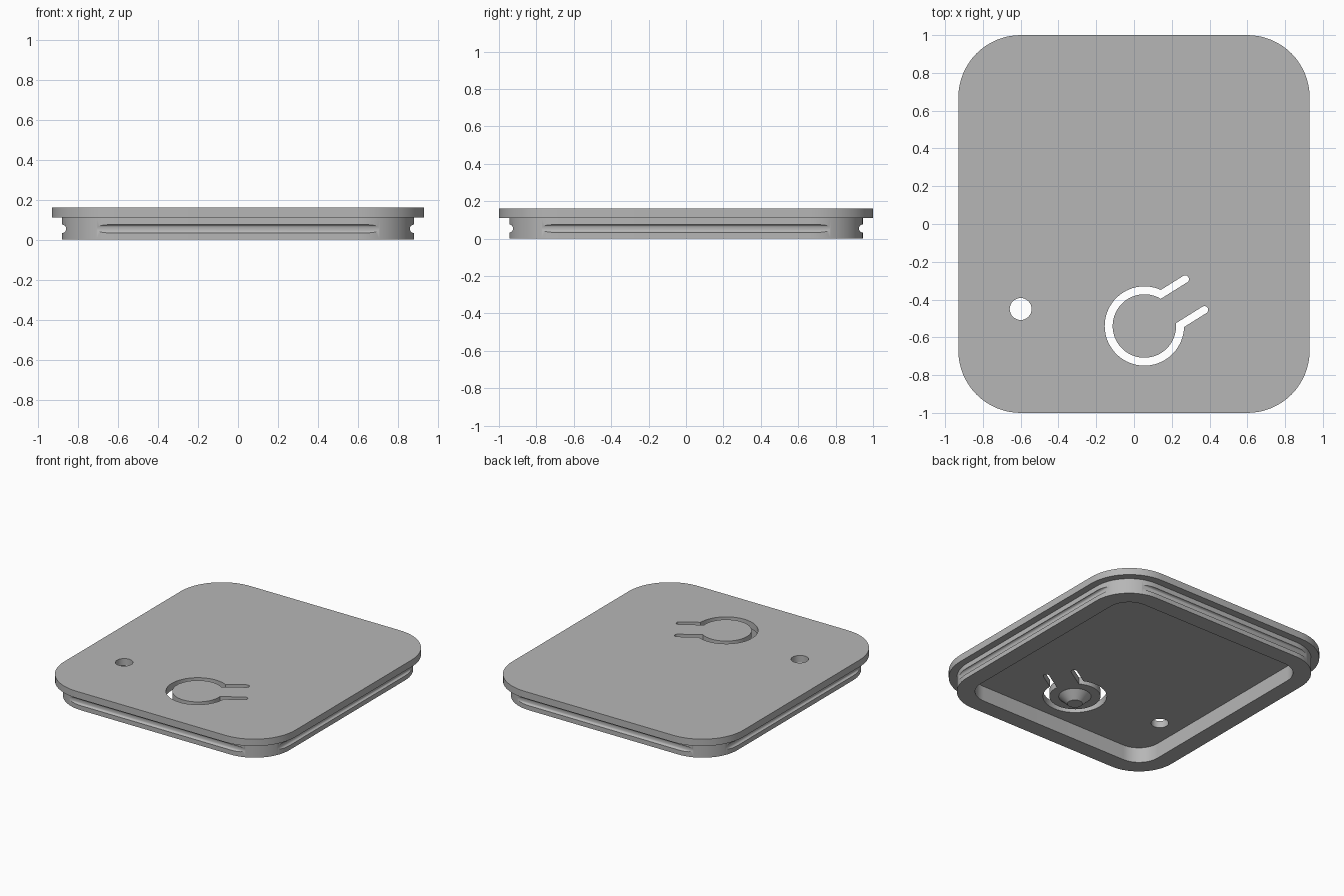
import bpy
import bmesh
from math import sin, cos, asin, pi, radians
from mathutils import Matrix, Vector

cube = bpy.data.objects.get("Cube")
if cube:
    bpy.data.objects.remove(cube, do_unlink=True)

grey = bpy.data.materials.new("plain grey")
grey.use_nodes = True
grey.diffuse_color = (0.47, 0.47, 0.47, 1)
grey.node_tree.nodes["Principled BSDF"].inputs["Base Color"].default_value = grey.diffuse_color


def arc(cx, cy, r, start, end, n):
    """Points along an arc, angles in radians."""
    return [(cx + r * cos(start + (end - start) * i / n),
             cy + r * sin(start + (end - start) * i / n)) for i in range(n + 1)]


def rounded_rect(hx, hy, r):
    points = []
    for k, (sx, sy) in enumerate([(1, 1), (-1, 1), (-1, -1), (1, -1)]):
        points += arc(sx * (hx - r), sy * (hy - r), r, k * pi / 2, (k + 1) * pi / 2, 16)
    return points


def finish(name, bm):
    bmesh.ops.recalc_face_normals(bm, faces=bm.faces)
    mesh = bpy.data.meshes.new(name)
    bm.to_mesh(mesh)
    bm.free()
    mesh.materials.append(grey)
    obj = bpy.data.objects.new(name, mesh)
    bpy.context.collection.objects.link(obj)
    return obj


def prism(name, outline, z0, z1):
    bm = bmesh.new()
    face = bm.faces.new([bm.verts.new((x, y, z0)) for x, y in outline])
    side = bmesh.ops.extrude_face_region(bm, geom=[face], use_keep_orig=True)
    verts = [g for g in side["geom"] if isinstance(g, bmesh.types.BMVert)]
    bmesh.ops.translate(bm, verts=verts, vec=(0, 0, z1 - z0))
    return finish(name, bm)


def cone(name, r1, r2, depth, matrix, segments=32):
    bm = bmesh.new()
    bmesh.ops.create_cone(bm, cap_ends=True, segments=segments, radius1=r1,
                          radius2=r2, depth=depth, matrix=matrix)
    return finish(name, bm)


def cut(obj, cutters):
    """Subtract the cutters, keep the result and drop the cutters."""
    for c in cutters:
        c.hide_render = True
        mod = obj.modifiers.new("cut", "BOOLEAN")
        mod.operation = "DIFFERENCE"
        mod.solver = "EXACT"
        mod.object = c
    bpy.context.view_layer.update()
    graph = bpy.context.evaluated_depsgraph_get()
    mesh = bpy.data.meshes.new_from_object(obj.evaluated_get(graph))
    obj.modifiers.clear()
    obj.data = mesh
    for c in cutters:
        bpy.data.objects.remove(c, do_unlink=True)


TOP, UNDER = 0.16, 0.11
BUTTON = Vector((0.055, -0.54, 0))

# Top plate
plate = prism("lid_plate", rounded_rect(0.93, 1.0, 0.33), UNDER, TOP)

# Keyhole slot that frees the flexible button and its tongue
R, r, w, h, reach = 0.21, 0.168, 0.02, 0.096, 0.315
a, b = asin((h + w) / R), asin((h - w) / r)
slot = arc(0, 0, R, a, 2 * pi - a, 56)
slot += arc(reach, -h, w, -pi / 2, pi / 2, 10)
slot += arc(0, 0, r, 2 * pi - b, b, 56)
slot += arc(reach, h, w, -pi / 2, pi / 2, 10)
turn = Matrix.Rotation(radians(32), 2)
slot = [tuple(turn @ Vector(p) + BUTTON.xy) for p in slot]
slot_cutter = prism("slot_cutter", slot, 0, 0.3)

# Small round hole
hole_cutter = cone("hole_cutter", 0.058, 0.058, 0.4, Matrix.Translation((-0.6, -0.45, 0.15)))
cut(plate, [slot_cutter, hole_cutter])

# Skirt below the plate, hollow, with a round groove along each side
HX, HY = 0.88, 0.945
skirt = prism("skirt_wall", rounded_rect(HX, HY, 0.28), 0, UNDER)
cutters = [prism("pocket_cutter", rounded_rect(HX - 0.12, HY - 0.12, 0.16), -0.1, 0.3)]
for s in (-1, 1):
    for axis, place, length in (("Y", (0, s * HY, 0.054), 1.5), ("X", (s * HX, 0, 0.054), 1.62)):
        m = Matrix.Translation(place) @ Matrix.Rotation(pi / 2, 4, "Y" if axis == "Y" else "X")
        cutters.append(cone("groove_cutter", 0.021, 0.021, length, m, 24))
cut(skirt, cutters)

# Tapered nub under the button
nub = cone("button_nub", 0.05, 0.107, 0.055,
           Matrix.Translation(BUTTON + Vector((0, 0, UNDER - 0.0275))), 48)

# Smooth round walls, sharp edges
bpy.ops.object.select_all(action="DESELECT")
for obj in (plate, skirt, nub):
    obj.select_set(True)
bpy.context.view_layer.objects.active = plate
bpy.ops.object.shade_smooth_by_angle(angle=radians(30))
